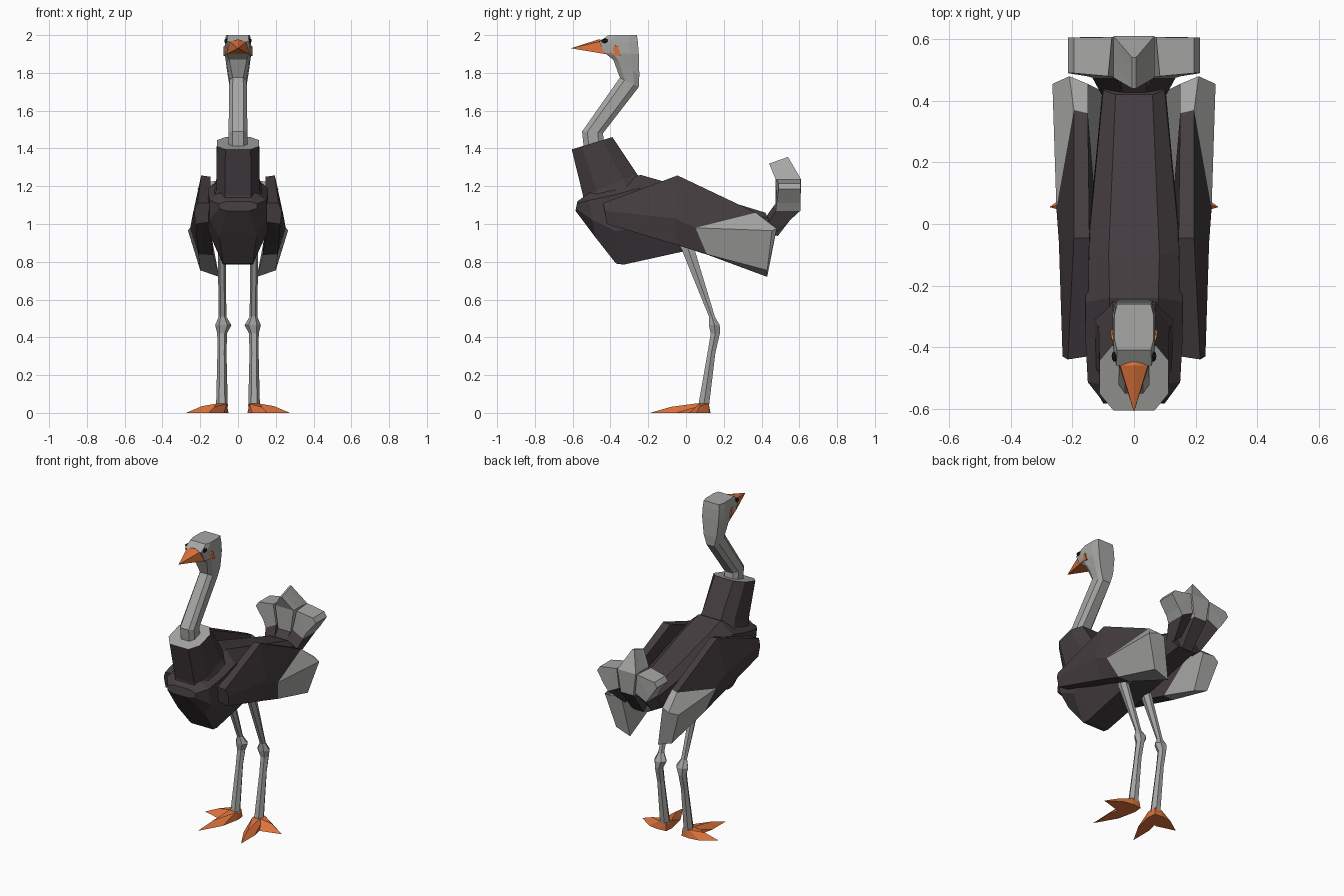
import bpy, bmesh, math
from mathutils import Vector

start_cube = bpy.data.objects.get("Cube")
if start_cube:
    bpy.data.objects.remove(start_cube, do_unlink=True)


def material(name, colour):
    mat = bpy.data.materials.new(name)
    mat.use_nodes = True
    mat.diffuse_color = (*colour, 1)
    mat.node_tree.nodes["Principled BSDF"].inputs["Base Color"].default_value = (*colour, 1)
    return mat


MATERIALS = [
    material("dark plumage", (.058, .046, .052)),
    material("pale grey", (.38, .38, .37)),
    material("orange horn", (.72, .17, .045)),
    material("eye black", (.01, .01, .012)),
]
DARK, GREY, ORANGE, BLACK = range(len(MATERIALS))


def finish(name, bm):
    """Turn a bmesh into a flat shaded object."""
    bmesh.ops.recalc_face_normals(bm, faces=bm.faces[:])
    mesh = bpy.data.meshes.new(name)
    bm.to_mesh(mesh)
    bm.free()
    for mat in MATERIALS:
        mesh.materials.append(mat)
    obj = bpy.data.objects.new(name, mesh)
    bpy.context.scene.collection.objects.link(obj)
    return obj


def loft(name, rings, colours, side=1):
    """Skin the rings; colours are the start cap, each band, then the end cap."""
    bm = bmesh.new()
    loops = [[bm.verts.new((side * x, y, z)) for x, y, z in ring] for ring in rings]
    bm.faces.new(loops[0]).material_index = colours[0]
    bm.faces.new(loops[-1]).material_index = colours[-1]
    for lower, upper, colour in zip(loops, loops[1:], colours[1:]):
        for i in range(len(lower)):
            j = (i + 1) % len(lower)
            face = bm.faces.new((lower[i], lower[j], upper[j], upper[i]))
            face.material_index = colour
    return finish(name, bm)


def hull(name, points, colour, side=1):
    """Convex faceted solid around a few points."""
    bm = bmesh.new()
    for x, y, z in points:
        bm.verts.new((side * x, y, z))
    result = bmesh.ops.convex_hull(bm, input=bm.verts[:])
    spare = set(result["geom_interior"]) | set(result["geom_unused"])
    bmesh.ops.delete(bm, geom=[v for v in spare if isinstance(v, bmesh.types.BMVert)], context='VERTS')
    for face in bm.faces:
        face.material_index = colour
    return finish(name, bm)


def section(first, last, half, inset=.6, low=.25, high=.75):
    """Symmetric eight-sided ring spanning two (y, z) points."""
    a, b = Vector((0, *first)), Vector((0, *last))
    right = [(half * inset, 0), (half, low), (half, high), (half * inset, 1)]
    outline = right + [(-x, t) for x, t in reversed(right)]
    return [a.lerp(b, t) + Vector((x, 0, 0)) for x, t in outline]


def mirrored(points):
    return [(s * x, y, z) for x, y, z in points for s in (1, -1)]


# Body, from chest to rump
loft("body", [
    section((-.585, 1.07), (-.575, 1.12), .10),
    section((-.48, .93), (-.52, 1.16), .15, .65, .4, .85),
    section((-.37, .79), (-.37, 1.22), .158, .5, .4, .85),
    section((-.33, .785), (-.24, 1.26), .158, .5, .4, .85),
    section((-.035, .85), (-.10, 1.22), .15, .55, .4, .8),
    section((.48, .94), (.42, 1.06), .10),
], [DARK] * 7)

# Feathered neck base with a pale collar on top
loft("neck_base", [
    section((-.55, 1.10), (-.23, 1.22), .13),
    section((-.545, 1.15), (-.26, 1.265), .115),
    section((-.605, 1.395), (-.39, 1.46), .112),
], [DARK, DARK, DARK, GREY])

# Bare neck and head in one skin
loft("neck_and_head", [
    section((-.54, 1.39), (-.43, 1.40), .05),
    section((-.55, 1.49), (-.44, 1.48), .05),
    section((-.35, 1.775), (-.25, 1.725), .046),
    section((-.385, 1.87), (-.247, 1.79), .058, .8),
    section((-.43, 1.905), (-.25, 1.90), .07, .85),
    section((-.46, 1.965), (-.255, 1.965), .068, .85),
    section((-.41, 2), (-.26, 2), .064, .85),
], [GREY] * 8)

# Beak running back into the cheeks
hull("beak", [(0, -.61, 1.93), (0, -.46, 1.978)] + mirrored([
    (.045, -.46, 1.965), (.076, -.36, 1.94),
    (.076, -.345, 1.89), (.058, -.43, 1.9)]), ORANGE)

# Middle tail plume, curling forward to a ridge
loft("tail_plume_middle", [
    section((.40, 1.02), (.485, .935), .04, .9),
    section((.475, 1.09), (.605, 1.09), .05, .9),
    section((.475, 1.235), (.61, 1.235), .066, 1),
    section((.44, 1.32), (.54, 1.355), .006, 1),
], [DARK, DARK, GREY, GREY, GREY])


def plume_ring(inner, outer, front, back, z_in, z_out, lean=0):
    """Four-sided ring; lean narrows the front edge."""
    return [(inner + lean, front, z_in), (outer - lean, front, z_out),
            (outer, back, z_out), (inner, back, z_in)]


def leg_ring(x, y, z, rx, ry):
    turns = [math.tau * k / 6 for k in range(6)]
    return [(x + rx * math.cos(a), y + ry * math.sin(a), z) for a in turns]


for label, side in (("left", 1), ("right", -1)):
    # Wing: rings run inner top, outer top, outer middle, outer bottom, inner bottom
    loft(f"{label}_wing", [
        [(.15, -.43, 1.11), (.215, -.44, 1.11), (.232, -.43, 1.07),
         (.225, -.42, 1), (.15, -.42, 1.01)],
        [(.145, -.045, 1.25), (.195, -.045, 1.257), (.244, -.06, 1.03),
         (.215, -.05, .89), (.14, -.05, .89)],
        [(.15, .36, 1.065), (.195, .37, 1.06), (.252, .05, .98),
         (.21, .11, .84), (.13, .12, .835)],
        [(.15, .455, .985), (.21, .48, .975), (.265, .455, .965),
         (.2, .43, .755), (.1, .43, .72)],
    ], [DARK, DARK, DARK, GREY, GREY], side)

    # Side tail plume, curling outward
    loft(f"{label}_tail_plume", [
        plume_ring(.03, .10, .41, .485, 1.02, .96),
        plume_ring(.058, .135, .475, .605, 1.11, 1.07),
        plume_ring(.072, .165, .48, .607, 1.235, 1.11, .012),
        plume_ring(.195, .215, .49, .605, 1.215, 1.185),
    ], [DARK, DARK, GREY, GREY, GREY], side)

    # Leg with a swollen joint
    loft(f"{label}_leg", [
        leg_ring(.085, -.01, .93, .024, .042),
        leg_ring(.085, .02, .84, .022, .038),
        leg_ring(.082, .137, .51, .02, .018),
        leg_ring(.078, .15, .465, .043, .033),
        leg_ring(.084, .155, .42, .026, .028),
        leg_ring(.085, .135, .32, .024, .024),
        leg_ring(.085, .093, .035, .031, .033),
    ], [GREY] * 8, side)

    # Foot: a long front toe and a shorter outer toe
    heel = [(.05, .07, 0), (.055, .125, 0), (.115, .13, 0),
            (.06, .06, .048), (.06, .12, .05), (.11, .12, .05)]
    hull(f"{label}_front_toe", heel + [
        (.11, .055, .05), (.125, -.08, .032), (.075, -.05, 0),
        (.155, -.05, 0), (.155, -.19, 0)], ORANGE, side)
    hull(f"{label}_outer_toe", heel + [
        (.11, .07, .05), (.19, .075, .036), (.15, .02, 0),
        (.18, .12, 0), (.275, .055, 0)], ORANGE, side)

    # Eye
    bm = bmesh.new()
    bmesh.ops.create_icosphere(bm, subdivisions=1, radius=1)
    for vert in bm.verts:
        vert.co = Vector((side * .062, -.43, 1.97)) + vert.co * Vector((.012, .02, .014))
    for face in bm.faces:
        face.material_index = BLACK
    finish(f"{label}_eye", bm)
